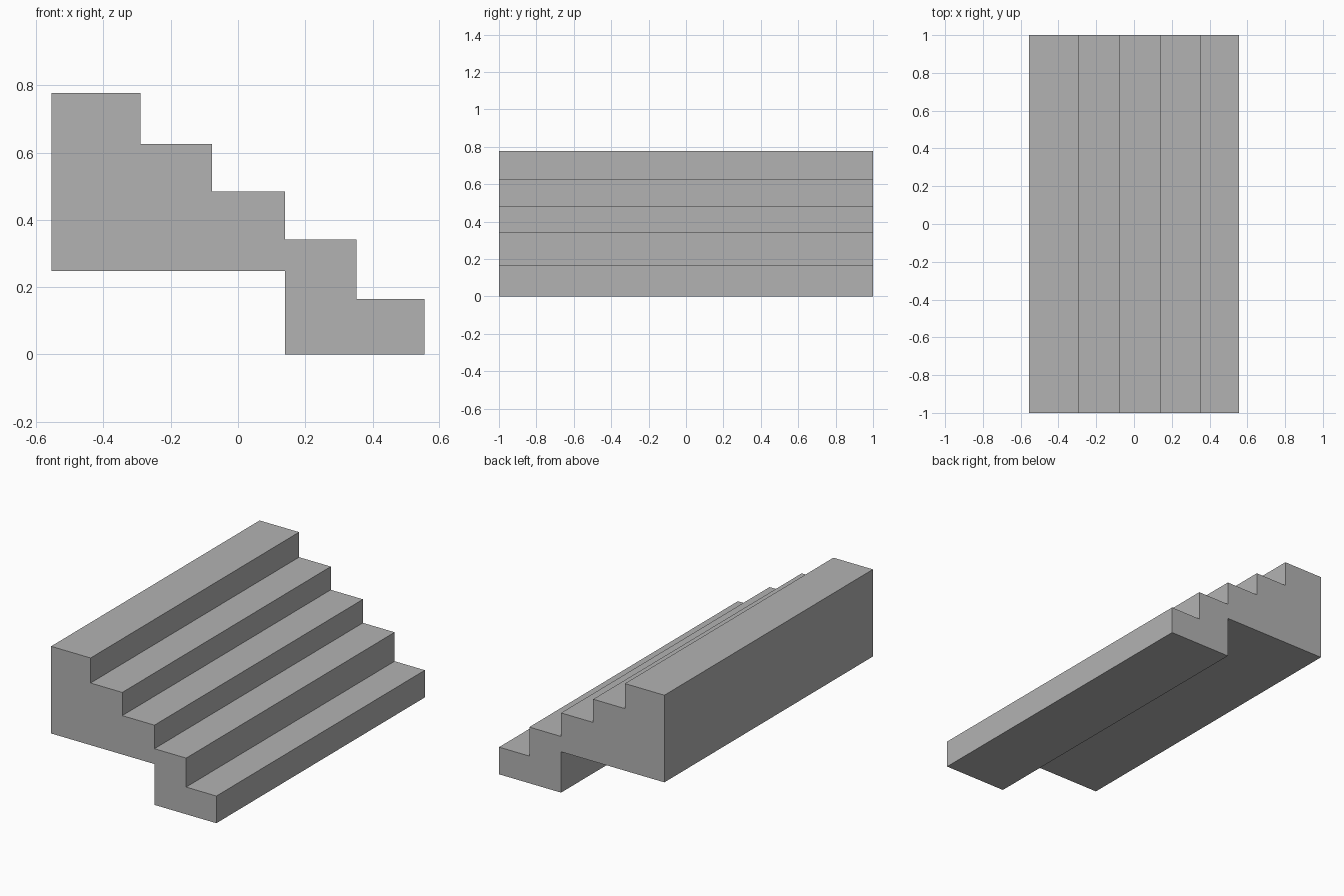
import bpy
import bmesh

cube = bpy.data.objects.get("Cube")
if cube:
    bpy.data.objects.remove(cube, do_unlink=True)

# Plain grey material
grey = bpy.data.materials.new("stone_grey")
grey.use_nodes = True
colour = (0.45, 0.45, 0.45, 1)
grey.diffuse_color = colour
grey.node_tree.nodes["Principled BSDF"].inputs["Base Color"].default_value = colour

# Treads from top to bottom: outer edge x, height z
treads = [(-0.29, 0.777), (-0.077, 0.625), (0.139, 0.484), (0.352, 0.341), (0.555, 0.165)]
back_x, foot_x, underside_z, half_width = -0.555, 0.139, 0.248, 1.0

# Stepped side profile, with a raised underside behind the foot
profile = [(back_x, underside_z), (foot_x, underside_z), (foot_x, 0), (treads[-1][0], 0)]
for i in reversed(range(len(treads))):
    edge_x, z = treads[i]
    inner_x = treads[i - 1][0] if i else back_x
    profile += [(edge_x, z), (inner_x, z)]

# Extrude the profile across the full width
bm = bmesh.new()
side = bm.faces.new([bm.verts.new((x, -half_width, z)) for x, z in profile])
extruded = bmesh.ops.extrude_face_region(bm, geom=[side], use_keep_orig=True)["geom"]
bmesh.ops.translate(bm, vec=(0, 2 * half_width, 0),
                    verts=[v for v in extruded if isinstance(v, bmesh.types.BMVert)])
bmesh.ops.recalc_face_normals(bm, faces=bm.faces)

mesh = bpy.data.meshes.new("staircase")
bm.to_mesh(mesh)
bm.free()
mesh.materials.append(grey)
bpy.context.collection.objects.link(bpy.data.objects.new("staircase", mesh))
